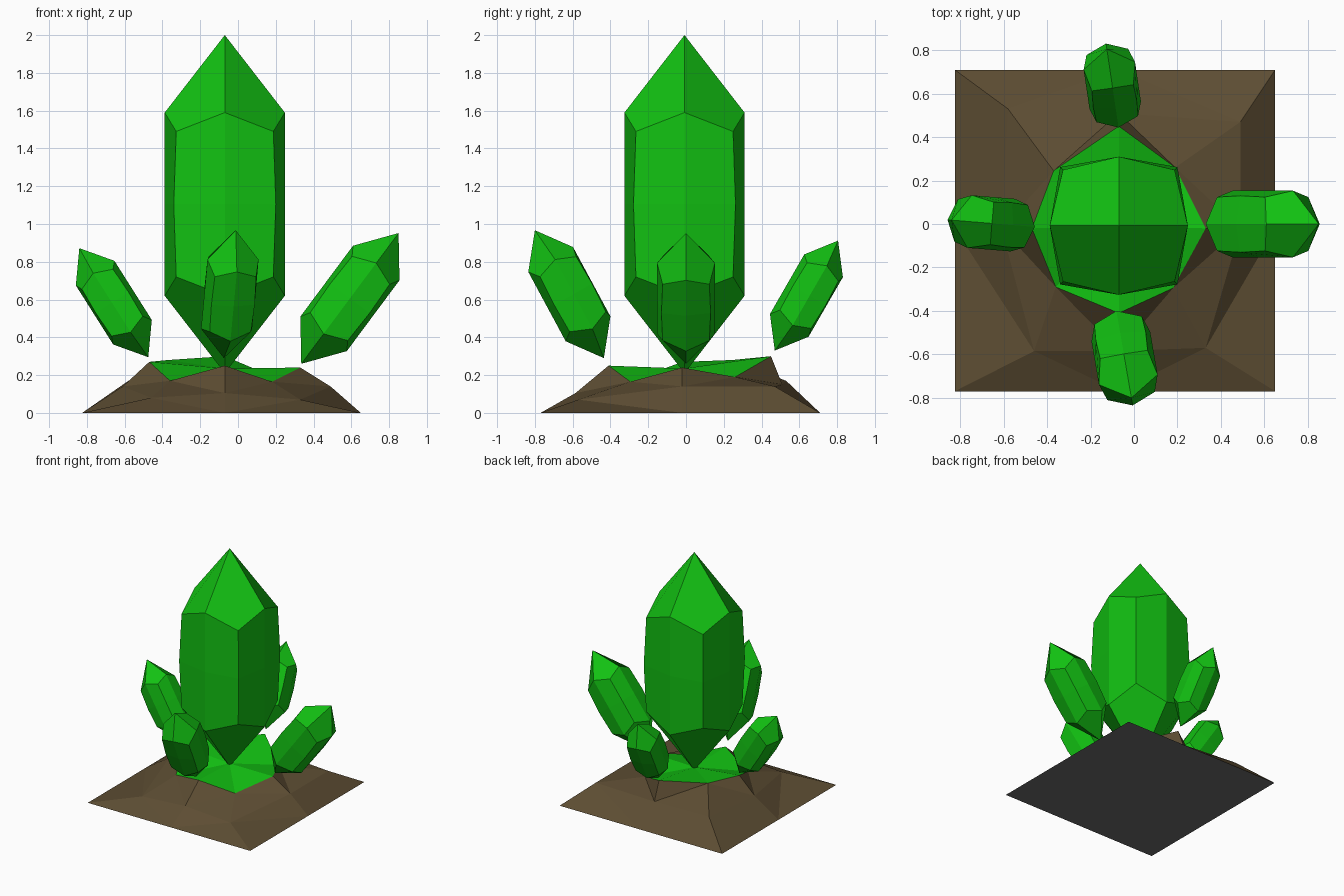
import bpy, bmesh
from mathutils import Vector, Matrix

if "Cube" in bpy.data.objects:
    bpy.data.objects.remove(bpy.data.objects["Cube"])


def material(name, rgb):
    m = bpy.data.materials.new(name)
    m.diffuse_color = (*rgb, 1)
    m.use_nodes = True
    m.node_tree.nodes["Principled BSDF"].inputs["Base Color"].default_value = m.diffuse_color
    return m


GREEN = material("crystal green", (0.006, 0.53, 0.006))
BROWN = material("earth brown", (0.11, 0.075, 0.033))
GREY = material("underside grey", (0.15, 0.15, 0.15))


def finish(name, bm, mats):
    bmesh.ops.recalc_face_normals(bm, faces=bm.faces)
    me = bpy.data.meshes.new(name)
    bm.to_mesh(me)
    bm.free()
    for m in mats:
        me.materials.append(m)
    ob = bpy.data.objects.new(name, me)
    bpy.context.collection.objects.link(ob)
    return ob


def crystal(name, low, high):
    """Eight-sided crystal with four-faced points, from low tip to high tip."""
    low, high = Vector(low), Vector(high)
    axis = high - low
    s = axis.length / 1.79
    z = axis.normalized()
    x = z.cross(Vector((0, 0, 1)))
    x = x.normalized() if x.length > 0.01 else Vector((1, 0, 0))
    y = z.cross(x)
    frame = Matrix((x, y, z)).transposed()
    mid = (low + high) / 2
    bm = bmesh.new()

    def vert(a, b, c):
        return bm.verts.new(mid + frame @ (Vector((a, b, c)) * s))

    dirs = [(1, 0), (1, 1), (0, 1), (-1, 1), (-1, 0), (-1, -1), (0, -1), (1, -1)]
    rings = []
    # cardinal corners reach higher than the diagonal corners; slight waist bulge
    for hc, hd, rd in ((-0.485, -0.385, 0.257), (0, 0, 0.27), (0.485, 0.385, 0.257)):
        rings.append([vert(0.318 * a, 0.318 * b, hc) if i % 2 == 0
                      else vert(rd * a, rd * b, hd) for i, (a, b) in enumerate(dirs)])
    for r0, r1 in zip(rings, rings[1:]):
        for i in range(8):
            j = (i + 1) % 8
            bm.faces.new((r0[i], r0[j], r1[j], r1[i]))
    for ring, h in ((rings[0], -0.895), (rings[2], 0.895)):
        tip = vert(0, 0, h)
        for i in range(0, 8, 2):
            bm.faces.new((tip, ring[i], ring[i + 1], ring[(i + 2) % 8]))
    return finish(name, bm, [GREEN])


# Crystals
crystal("main_crystal", (-0.07, -0.008, 0.21), (-0.07, -0.008, 2.0))
crystal("right_crystal", (0.335, 0, 0.26), (0.85, 0, 0.952))
crystal("left_crystal", (-0.475, -0.012, 0.295), (-0.84, 0.018, 0.872))
crystal("front_crystal", (-0.075, -0.435, 0.29), (-0.012, -0.8, 0.967))
crystal("back_crystal", (-0.075, 0.47, 0.33), (-0.125, 0.805, 0.912))

# Earth mound: rings run front-left corner, front, front-right, right, ...
outer = [(-0.825, -0.77, 0), (-0.07, -0.77, 0), (0.65, -0.77, 0), (0.65, -0.02, 0),
         (0.65, 0.71, 0), (-0.07, 0.71, 0), (-0.825, 0.71, 0), (-0.825, -0.02, 0)]
middle = [(-0.46, -0.585, 0.08), (-0.07, -0.585, 0.105), (0.33, -0.57, 0.07), (0.49, -0.02, 0.14),
          (0.49, 0.47, 0.14), (-0.07, 0.51, 0.15), (-0.58, 0.53, 0.17), (-0.61, -0.02, 0.14)]
inner = [(-0.36, -0.29, 0.17), (-0.07, -0.41, 0.25), (0.18, -0.295, 0.165), (0.33, -0.02, 0.24),
         (0.19, 0.26, 0.19), (-0.07, 0.45, 0.30), (-0.37, 0.245, 0.28), (-0.47, -0.02, 0.27)]
bm = bmesh.new()
rings = [[bm.verts.new(p) for p in ring] for ring in (outer, middle, inner)]
for r0, r1 in zip(rings, rings[1:]):
    for i in range(8):
        j = (i + 1) % 8
        if i % 2 == 0:      # split towards the corners symmetrically
            bm.faces.new((r0[i], r0[j], r1[i]))
            bm.faces.new((r0[j], r1[j], r1[i]))
        else:
            bm.faces.new((r0[i], r0[j], r1[j]))
            bm.faces.new((r0[i], r1[j], r1[i]))
bm.faces.new(rings[0][::-1]).material_index = 2
# Green crystal bed on top of the mound
centre = bm.verts.new((-0.07, -0.01, 0.235))
for i in range(8):
    bm.faces.new((centre, rings[2][i], rings[2][(i + 1) % 8])).material_index = 1
finish("earth_mound", bm, [BROWN, GREEN, GREY])
